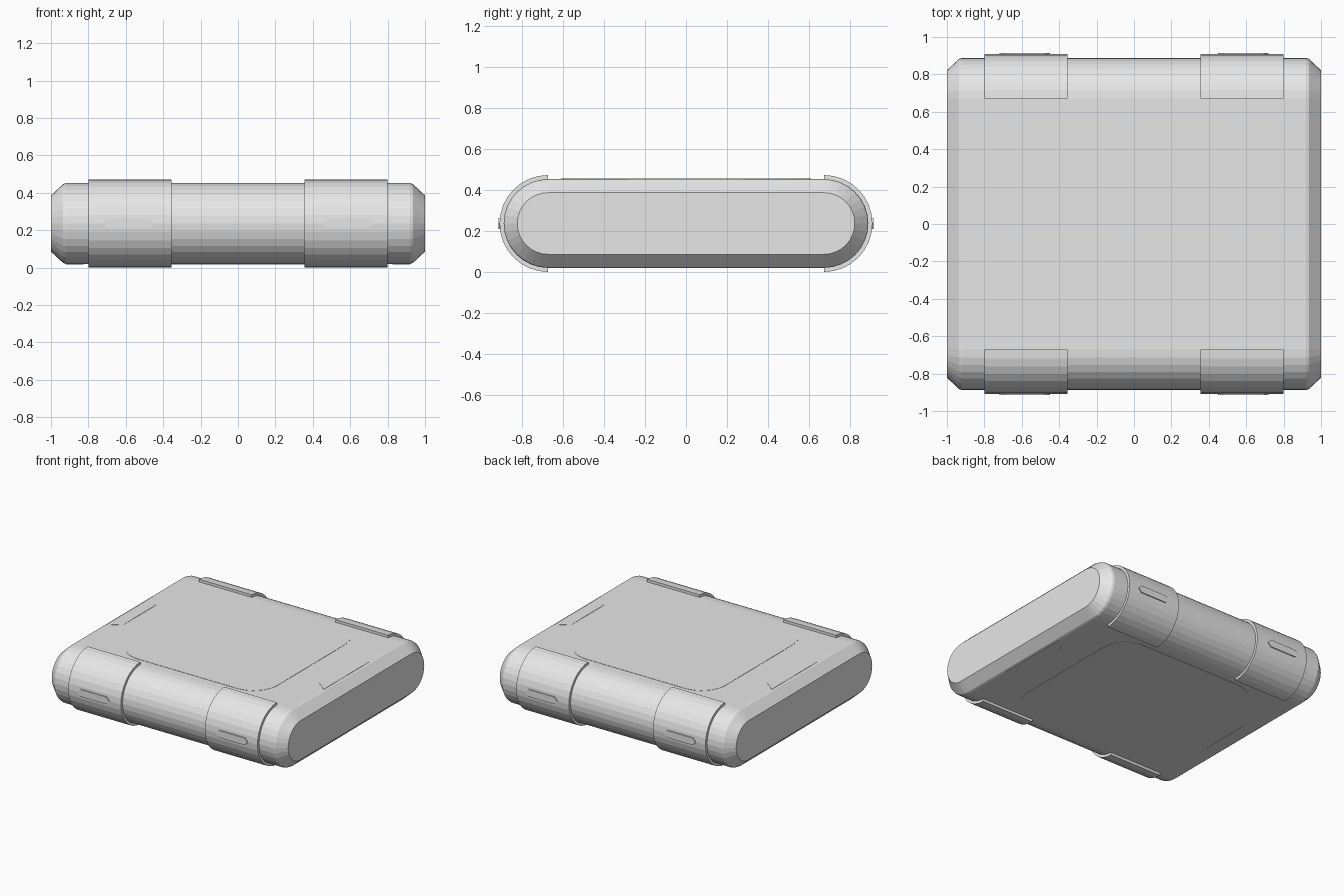
import bpy, bmesh, math

if "Cube" in bpy.data.objects:
    bpy.data.objects.remove(bpy.data.objects["Cube"])

CZ, CY = 0.236, 0.672      # centre height and centre of the rounded sides
R, RC = 0.216, 0.236       # body radius, clamp radius
SEG = 16                   # facets per half circle

grey = bpy.data.materials.new("plain grey")
grey.diffuse_color = (0.8, 0.8, 0.8, 1)
grey.use_nodes = True
grey.node_tree.nodes["Principled BSDF"].inputs["Base Color"].default_value = grey.diffuse_color


def loft(name, rings):
    """Skin a row of equal-length point rings and cap both ends."""
    bm = bmesh.new()
    rows = [[bm.verts.new(p) for p in ring] for ring in rings]
    n = len(rows[0])
    for a, b in zip(rows, rows[1:]):
        for i in range(n):
            j = (i + 1) % n
            bm.faces.new((a[i], a[j], b[j], b[i]))
    bm.faces.new(rows[0])
    bm.faces.new(rows[-1])
    bmesh.ops.recalc_face_normals(bm, faces=bm.faces)
    me = bpy.data.meshes.new(name)
    bm.to_mesh(me)
    bm.free()
    me.materials.append(grey)
    ob = bpy.data.objects.new(name, me)
    bpy.context.collection.objects.link(ob)
    return ob


def arc(r, side):
    """Half circle in y,z bulging towards side."""
    out = []
    for i in range(SEG + 1):
        a = -math.pi / 2 + math.pi * i / SEG
        out.append((side * (CY + r * math.cos(a)), CZ + r * math.sin(a)))
    return out


def stadium(x, r):
    return [(x, y, z) for y, z in arc(r, 1) + arc(r, -1)[::-1]]


# Main body with bevelled ends
half = [(0.92, R), (0.935, R - 0.005), (1.0, 0.15)]
sections = [(-x, r) for x, r in reversed(half)] + half
loft("body", [stadium(x, r) for x, r in sections])

# Wrap-around clamps with a pointed tab on each
for sy, fb in ((-1, "front"), (1, "back")):
    for sx, lr in ((-1, "left"), (1, "right")):
        ring = arc(RC, sy) + arc(R - 0.01, sy)[::-1]
        loft(f"clamp_{fb}_{lr}",
             [[(sx * x, y, z) for y, z in ring] for x in (0.355, 0.80)])
        tab = [(0.45, 0), (0.475, 0.027), (0.695, 0.027),
               (0.72, 0), (0.695, -0.027), (0.475, -0.027)]
        loft(f"tab_{fb}_{lr}",
             [[(sx * x, sy * y, CZ + z) for x, z in tab] for y in (0.89, 0.913)])

# Thin raised panels on the top and bottom
PX, PY, PR = 0.62, 0.61, 0.2
panel = []
for k, (sx, sy) in enumerate(((1, 1), (-1, 1), (-1, -1), (1, -1))):
    for i in range(9):
        a = math.pi / 2 * (k + i / 8)
        panel.append((sx * (PX - PR) + PR * math.cos(a),
                      sy * (PY - PR) + PR * math.sin(a)))
end_plate = [(0.825, -0.2), (0.92, -0.28), (0.92, 0.28), (0.825, 0.2)]
for sz, tb in ((1, "top"), (-1, "bottom")):
    heights = [CZ + sz * (R - 0.003), CZ + sz * (R + 0.002)]
    loft(f"panel_{tb}", [[(x, y, z) for x, y in panel] for z in heights])
    for sx, lr in ((-1, "left"), (1, "right")):
        loft(f"end_plate_{tb}_{lr}",
             [[(sx * x, y, z) for x, y in end_plate] for z in heights])
